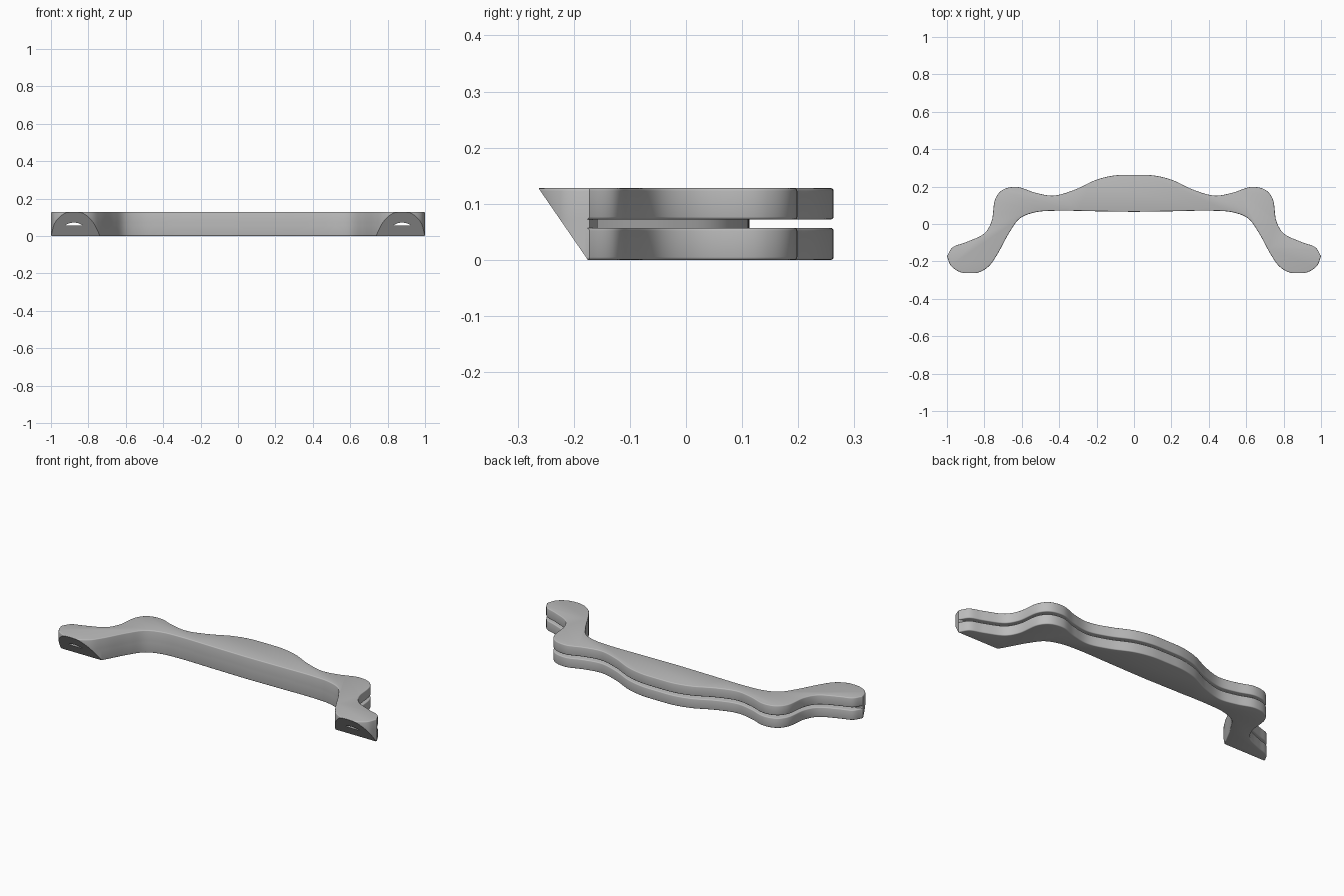
import bpy
import bmesh
from mathutils import Vector

if "Cube" in bpy.data.objects:
    bpy.data.objects.remove(bpy.data.objects["Cube"], do_unlink=True)

HEIGHT, GROOVE_LOW, GROOVE_HIGH = 0.128, 0.057, 0.072
RIB, FILLET = 0.042, 0.005

grey = bpy.data.materials.new("plain grey")
grey.use_nodes = True
grey.diffuse_color = (0.5, 0.5, 0.5, 1)
grey.node_tree.nodes["Principled BSDF"].inputs["Base Color"].default_value = (0.5, 0.5, 0.5, 1)

# Left half of the outline: back edge from the middle to the foot tip, then the front edge
BACK = [(0, .263), (.1, .26), (.2, .237), (.315, .184), (.43, .152), (.53, .168),
        (.625, .198), (.7, .184), (.741, .136), (.762, .013), (.8, -.05),
        (.9, -.098), (.97, -.125), (1, -.172)]
FRONT = [(1, -.172), (.98, -.222), (.935, -.255), (.88, -.266), (.825, -.257), (.775, -.225),
         (.733, -.166), (.663, -.04), (.61, .03), (.53, .062), (.42, .071), (.2, .068), (0, .065)]


def smooth_path(points, steps=7):
    """Curve running through all the points."""
    p = [Vector(q) for q in points]
    p = [2 * p[0] - p[1]] + p + [2 * p[-1] - p[-2]]
    path = []
    for a, b, c, d in zip(p, p[1:], p[2:], p[3:]):
        # Tangents weighted by spacing, so uneven spans stay smooth
        ab, bc, cd = ((v - u).length ** 0.5 for u, v in ((a, b), (b, c), (c, d)))
        m1 = (c - b) + bc * ((b - a) / ab - (c - a) / (ab + bc))
        m2 = (c - b) + bc * ((d - c) / cd - (d - b) / (bc + cd))
        for i in range(steps):
            t = i / steps
            path.append(b + m1 * t + (3 * (c - b) - 2 * m1 - m2) * t ** 2
                        + (2 * (b - c) + m1 + m2) * t ** 3)
    return path + [p[-2]]


def mirrored(v):
    return Vector((-v.x, v.y))


half_back, half_front = smooth_path(BACK), smooth_path(FRONT)
back = [mirrored(v) for v in reversed(half_back[1:])] + half_back
front = half_front[1:] + [mirrored(v) for v in reversed(half_front[1:-1])]

# Groove floor: the front edge moved inwards
half_floor = []
for i, v in enumerate(half_front):
    along = half_front[min(i + 1, len(half_front) - 1)] - half_front[max(i - 1, 0)]
    along.normalize()
    if i == len(half_front) - 1:
        along = Vector((-1, 0))
    half_floor.append(v + Vector((along.y, -along.x)) * RIB)
half_floor.reverse()
half_floor.append(half_front[0])
floor = [mirrored(v) for v in reversed(half_floor[1:])] + half_floor


def build(name, rear, low, high, full_rim=None, groove_rim=None):
    """Upright slab with rounded rims and sloped foot ends."""
    bm = bmesh.new()
    outline = rear + front
    rings = {z: [bm.verts.new((v.x, v.y, z)) for v in outline] for z in (low, high)}
    bm.faces.new(rings[low])
    bm.faces.new(rings[high])
    n = len(outline)
    for i in range(n):
        j = (i + 1) % n
        bm.faces.new((rings[low][i], rings[low][j], rings[high][j], rings[high][i]))
    bmesh.ops.recalc_face_normals(bm, faces=bm.faces[:])
    rims = []
    for z, count in ((full_rim, n), (groove_rim, len(rear) - 1)):
        if z is not None:
            ring = rings[z]
            rims += [bm.edges.get((ring[i], ring[(i + 1) % n])) for i in range(count)]
    if rims:
        bmesh.ops.bevel(bm, geom=rims, offset=FILLET, segments=3, profile=0.5, affect='EDGES')
    # Sloped cut across both feet
    cut = bmesh.ops.bisect_plane(bm, geom=bm.verts[:] + bm.edges[:] + bm.faces[:], dist=1e-6,
                                 plane_co=(0, -0.175, 0), plane_no=(0, -HEIGHT, -0.088),
                                 clear_outer=True)
    edges = [e for e in cut["geom_cut"] if isinstance(e, bmesh.types.BMEdge) and e.is_boundary]
    bmesh.ops.holes_fill(bm, edges=edges, sides=0)
    bmesh.ops.recalc_face_normals(bm, faces=bm.faces[:])
    mesh = bpy.data.meshes.new(name)
    bm.to_mesh(mesh)
    bm.free()
    mesh.materials.append(grey)
    obj = bpy.data.objects.new(name, mesh)
    bpy.context.collection.objects.link(obj)
    bpy.ops.object.select_all(action='DESELECT')
    obj.select_set(True)
    bpy.context.view_layer.objects.active = obj
    bpy.ops.object.shade_smooth_by_angle(angle=0.6)


build("lower_rail", back, 0, GROOVE_LOW, full_rim=0, groove_rim=GROOVE_LOW)
build("upper_rail", back, GROOVE_HIGH, HEIGHT, full_rim=HEIGHT, groove_rim=GROOVE_HIGH)
build("core_rib", floor, GROOVE_LOW, GROOVE_HIGH)
